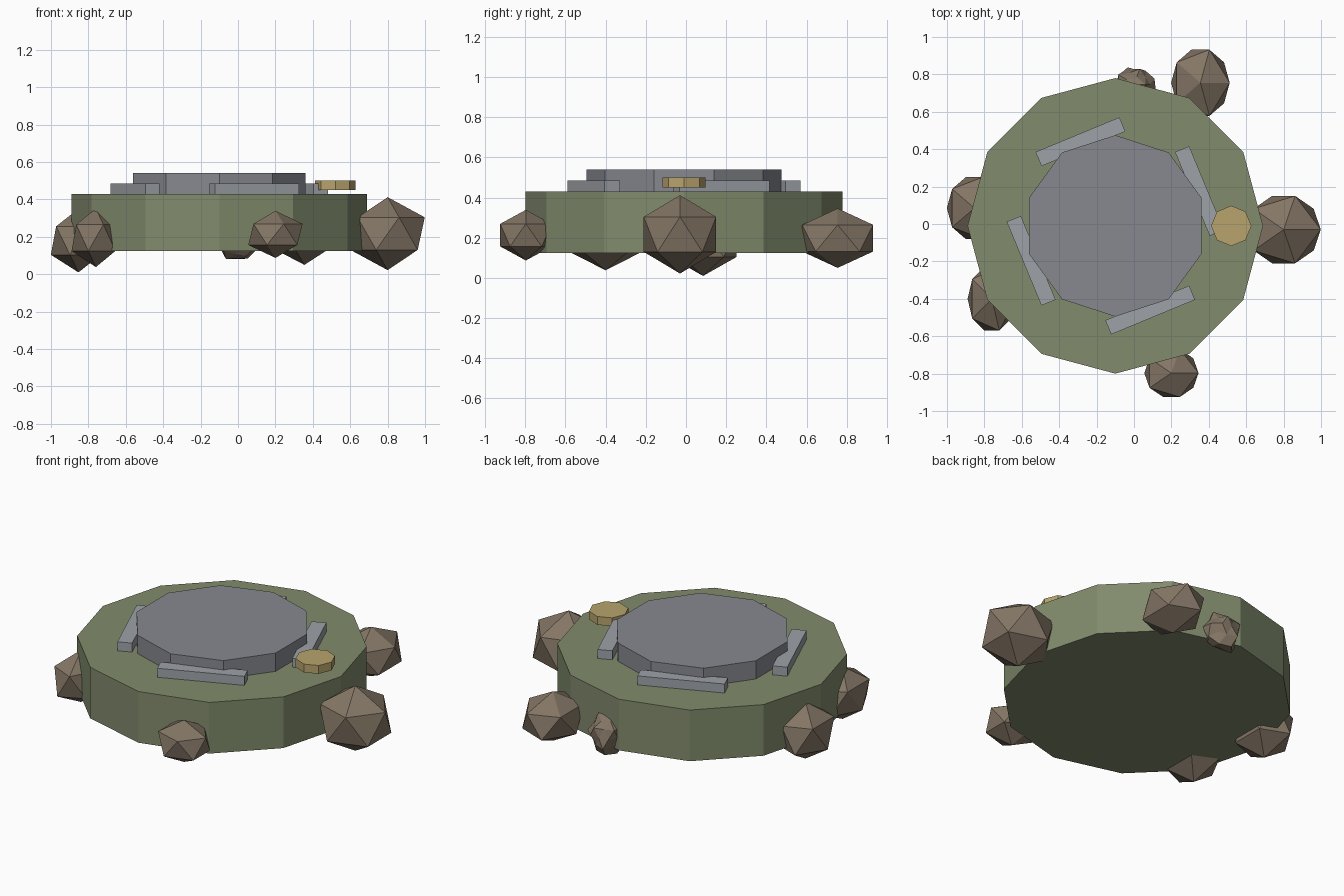
import bpy, math, random

if "Cube" in bpy.data.objects:
    bpy.data.objects.remove(bpy.data.objects["Cube"])

random.seed(4)
CX, CY = -0.10, -0.01          # centre of the round platform


def paint(obj, name, rgb):
    mat = bpy.data.materials.get(name) or bpy.data.materials.new(name)
    mat.diffuse_color = (*rgb, 1)
    mat.use_nodes = True
    mat.node_tree.nodes["Principled BSDF"].inputs["Base Color"].default_value = mat.diffuse_color
    obj.data.materials.append(mat)


def disc(name, sides, radius, z0, z1, x, y, turn=0):
    # first vertex lies on +y before turning
    bpy.ops.mesh.primitive_cylinder_add(vertices=sides, radius=radius, depth=z1 - z0,
                                        location=(x, y, (z0 + z1) / 2),
                                        rotation=(0, 0, turn))
    obj = bpy.context.object
    obj.name = name
    return obj


def rock(name, centre, size, detail=1, rough=0.0):
    bpy.ops.mesh.primitive_ico_sphere_add(subdivisions=detail, radius=1, location=centre)
    obj = bpy.context.object
    obj.name = name
    for v in obj.data.vertices:
        k = 1 + random.uniform(-rough, rough)
        v.co = [c * s * k for c, s in zip(v.co, size)]
    paint(obj, "rock_brown", (0.23, 0.18, 0.13))


# Grassy base
paint(disc("base", 12, 0.79, 0.123, 0.43, CX, CY), "moss_green", (0.22, 0.26, 0.15))

# Stone slab on top
paint(disc("stone_slab", 10, 0.485, 0.43, 0.54, CX, CY), "slab_grey", (0.24, 0.25, 0.28))

# Four kerb bars around the slab
for i in range(4):
    a = math.radians(22.5 + 90 * i)
    bpy.ops.mesh.primitive_cube_add(size=1, rotation=(0, 0, a),
                                    location=(CX + 0.487 * math.cos(a),
                                              CY + 0.487 * math.sin(a), 0.457))
    bar = bpy.context.object
    bar.name = f"kerb_bar_{i + 1}"
    bar.scale = (0.082, 0.485, 0.054)
    paint(bar, "kerb_grey", (0.34, 0.36, 0.39))

# Gold token
paint(disc("gold_token", 8, 0.108, 0.45, 0.50, 0.52, CY), "gold", (0.48, 0.37, 0.15))

# Rocks around the rim
rock("rock_right", (0.80, -0.03, 0.217), (0.222, 0.212, 0.195))
rock("rock_back_right", (0.355, 0.755, 0.198), (0.175, 0.208, 0.148))
rock("rock_front", (0.20, -0.797, 0.213), (0.162, 0.15, 0.126))
rock("rock_front_left", (-0.76, -0.40, 0.195), (0.145, 0.20, 0.157))
rock("rock_left", (-0.853, 0.085, 0.18), (0.165, 0.195, 0.17))
rock("rock_back_small", (0.0, 0.745, 0.19), (0.105, 0.095, 0.11), detail=2, rough=0.18)
